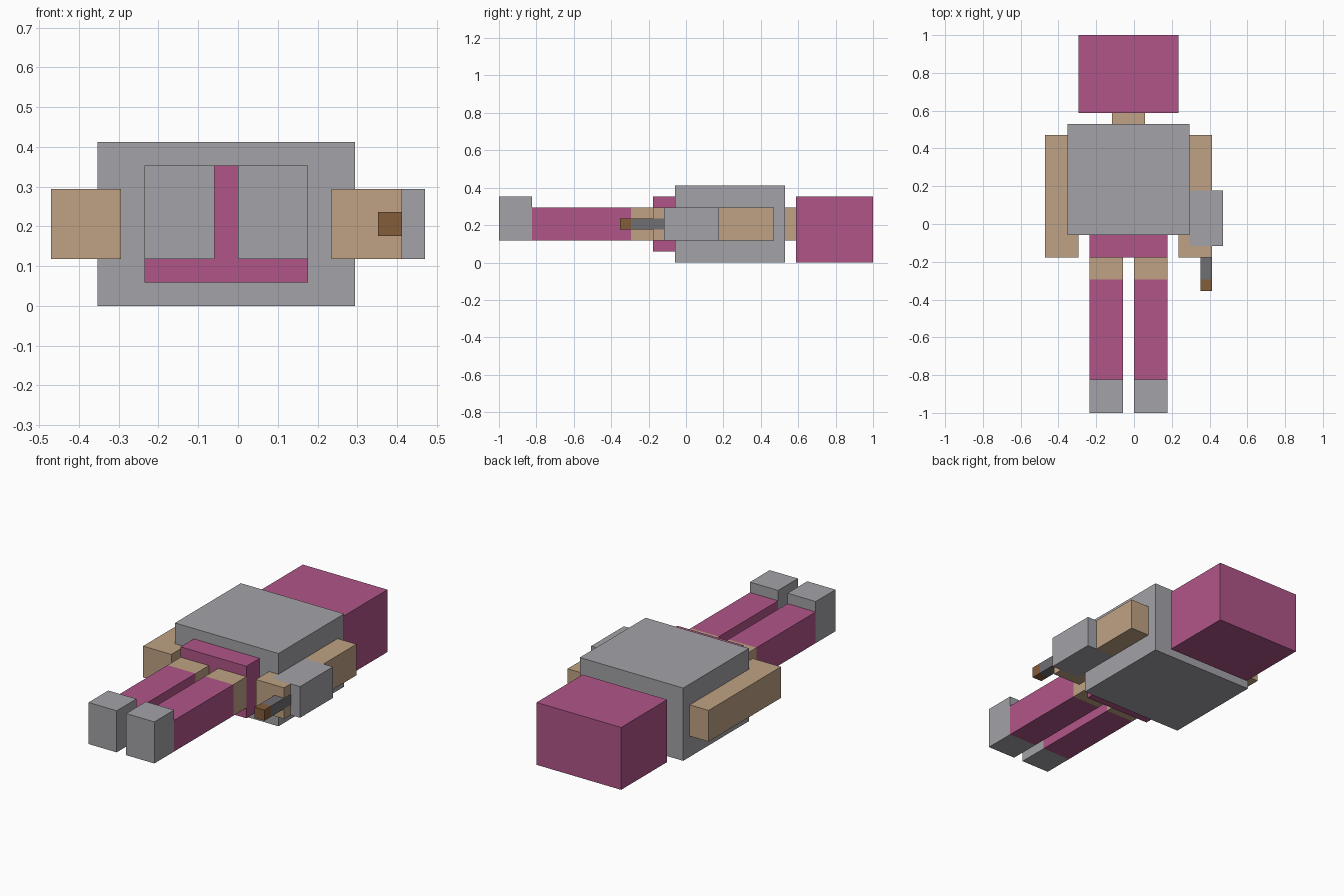
import bpy
import bmesh
from mathutils import Vector

cube = bpy.data.objects.get("Cube")
if cube:
    bpy.data.objects.remove(cube, do_unlink=True)

U = 1 / 17  # one block of the grid


def material(name, rgb):
    lin = [((c / 255 + 0.055) / 1.055) ** 2.4 for c in rgb] + [1.0]
    m = bpy.data.materials.new(name)
    m.use_nodes = True
    m.diffuse_color = lin
    m.node_tree.nodes["Principled BSDF"].inputs["Base Color"].default_value = lin
    return m


GREY = material("light grey", (163, 162, 167))
PINK = material("magenta pink", (177, 85, 136))
SKIN = material("tan skin", (191, 162, 131))
STEEL = material("dark grey", (112, 112, 116))
BROWN = material("brown", (131, 93, 58))


def box(name, mat, x, y, z, grow=0.0):
    """Box from (min, max) ranges in grid units."""
    lo = Vector((x[0], y[0], z[0])) * U
    hi = Vector((x[1], y[1], z[1])) * U
    bm = bmesh.new()
    bmesh.ops.create_cube(bm, size=1)
    for v in bm.verts:
        v.co *= hi - lo + Vector((grow, grow, grow))
    me = bpy.data.meshes.new(name)
    bm.to_mesh(me)
    bm.free()
    me.materials.append(mat)
    ob = bpy.data.objects.new(name, me)
    ob.location = (lo + hi) / 2
    bpy.context.collection.objects.link(ob)
    return ob


# Head, neck, body
box("head", PINK, (-5, 4), (10, 17), (0, 6))
box("neck", SKIN, (-2, 1), (9, 10), (2, 5))
box("torso", GREY, (-6, 5), (-1, 9), (0, 7))
box("hips", PINK, (-4, 3), (-3, -1), (1, 6))

# Legs: bare thigh, trouser, raised foot
for side, x in (("right", (-4, -1)), ("left", (0, 3))):
    box(side + "_thigh", SKIN, x, (-5, -3), (2, 5))
    box(side + "_trouser", PINK, x, (-14, -5), (2, 5))
    box(side + "_foot", GREY, x, (-17, -14), (2, 6))

# Right arm in one piece
box("right_arm", SKIN, (-8, -5), (-3, 8), (2, 5))

# Left arm, with a guard around the outside of the forearm
box("left_upper_arm", SKIN, (4, 7), (3, 8), (2, 5))
box("left_forearm", SKIN, (4, 5), (-2, 3), (2, 5))
box("left_hand", SKIN, (4, 7), (-3, -2), (2, 5))
box("forearm_guard", GREY, (5, 8), (-2, 3), (2, 5))

# Held rod, just showing on the outside of the hand
box("rod", STEEL, (6, 7), (-5, -2), (3, 4), grow=0.002)
box("rod_tip", BROWN, (6, 7), (-6, -5), (3, 4), grow=0.002)
